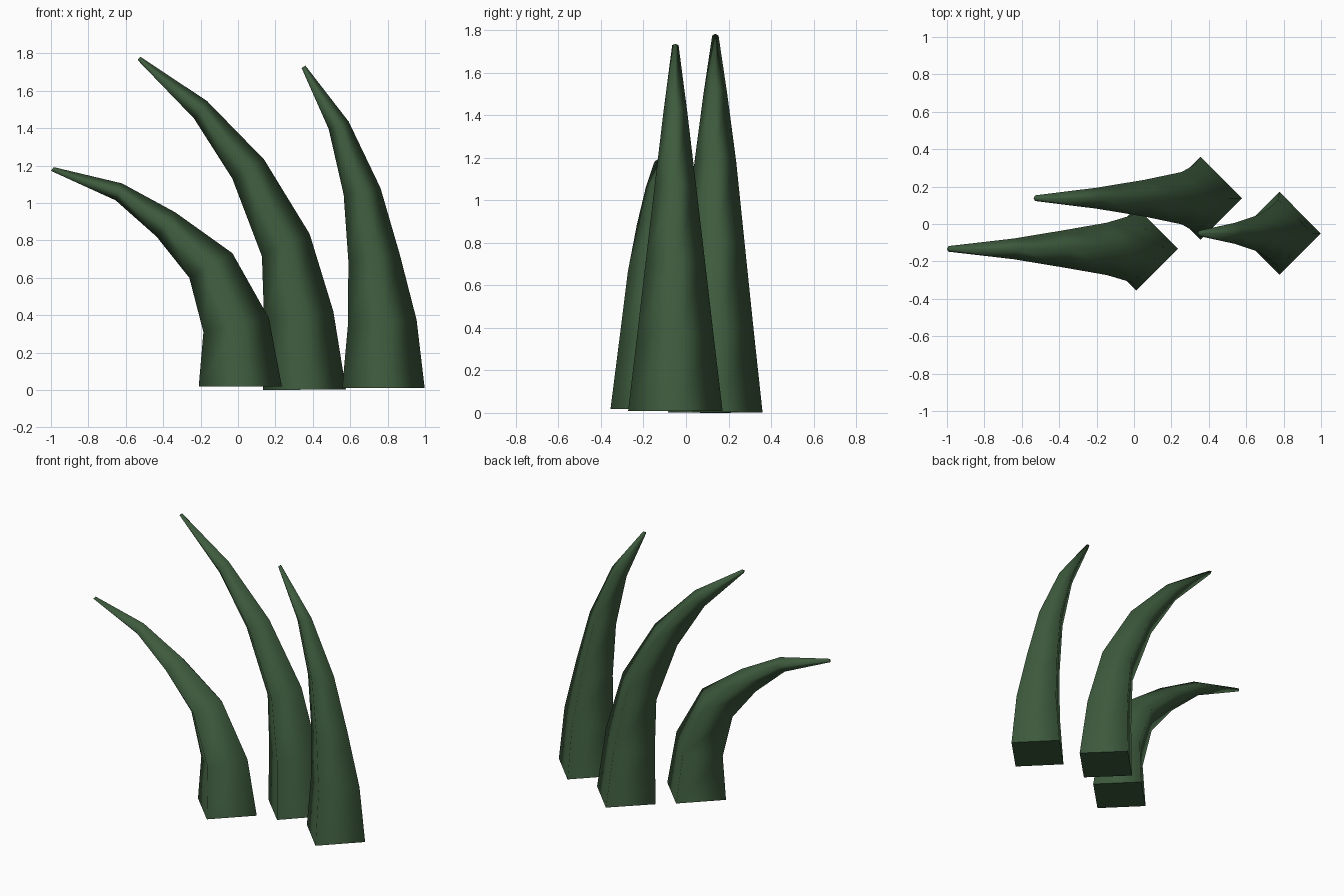
import bpy, bmesh

if "Cube" in bpy.data.objects:
    bpy.data.objects.remove(bpy.data.objects["Cube"])

mat = bpy.data.materials.new("dark_green")
mat.diffuse_color = (0.048, 0.105, 0.048, 1)
mat.use_nodes = True
mat.node_tree.nodes["Principled BSDF"].inputs["Base Color"].default_value = mat.diffuse_color

HALF_DEPTHS = (0.222, 0.18, 0.14, 0.098, 0.056, 0.015)


def blade(name, y, rings):
    """Curved four-sided blade; each ring is (left x, left z, right x, right z)."""
    bm = bmesh.new()
    loops = []
    for (lx, lz, rx, rz), d in zip(rings, HALF_DEPTHS):
        cx, cz = (lx + rx) / 2, (lz + rz) / 2
        pts = ((lx, y, lz), (cx, y - d, cz), (rx, y, rz), (cx, y + d, cz))
        loops.append([bm.verts.new(p) for p in pts])
    for a, b in zip(loops, loops[1:]):
        for i in range(4):
            j = (i + 1) % 4
            bm.faces.new((a[i], a[j], b[j], b[i])).smooth = True
    base = bm.faces.new(loops[0][::-1])
    tip = bm.faces.new(loops[-1])
    tip.smooth = True
    # keep the base rim crisp
    for e in base.edges:
        e.smooth = False
    bmesh.ops.recalc_face_normals(bm, faces=bm.faces)
    me = bpy.data.meshes.new(name)
    bm.to_mesh(me)
    bm.free()
    me.materials.append(mat)
    ob = bpy.data.objects.new(name, me)
    bpy.context.collection.objects.link(ob)
    return ob


# short, strongly bent blade
blade("left_blade", -0.133, [
    (-0.21, 0.018, 0.235, 0.018), (-0.185, 0.31, 0.165, 0.385),
    (-0.26, 0.60, -0.03, 0.732), (-0.435, 0.82, -0.335, 0.95),
    (-0.655, 1.015, -0.62, 1.105), (-1.0, 1.172, -0.985, 1.192)])

# tallest blade
blade("middle_blade", 0.138, [
    (0.133, 0.0, 0.577, 0.004), (0.14, 0.36, 0.51, 0.42),
    (0.128, 0.715, 0.383, 0.835), (-0.03, 1.13, 0.14, 1.232),
    (-0.235, 1.452, -0.165, 1.545), (-0.537, 1.765, -0.522, 1.782)])

# nearly upright blade
blade("right_blade", -0.05, [
    (0.557, 0.01, 0.998, 0.01), (0.588, 0.35, 0.955, 0.375),
    (0.59, 0.69, 0.865, 0.725), (0.565, 1.045, 0.762, 1.08),
    (0.485, 1.395, 0.592, 1.435), (0.34, 1.722, 0.36, 1.735)])
